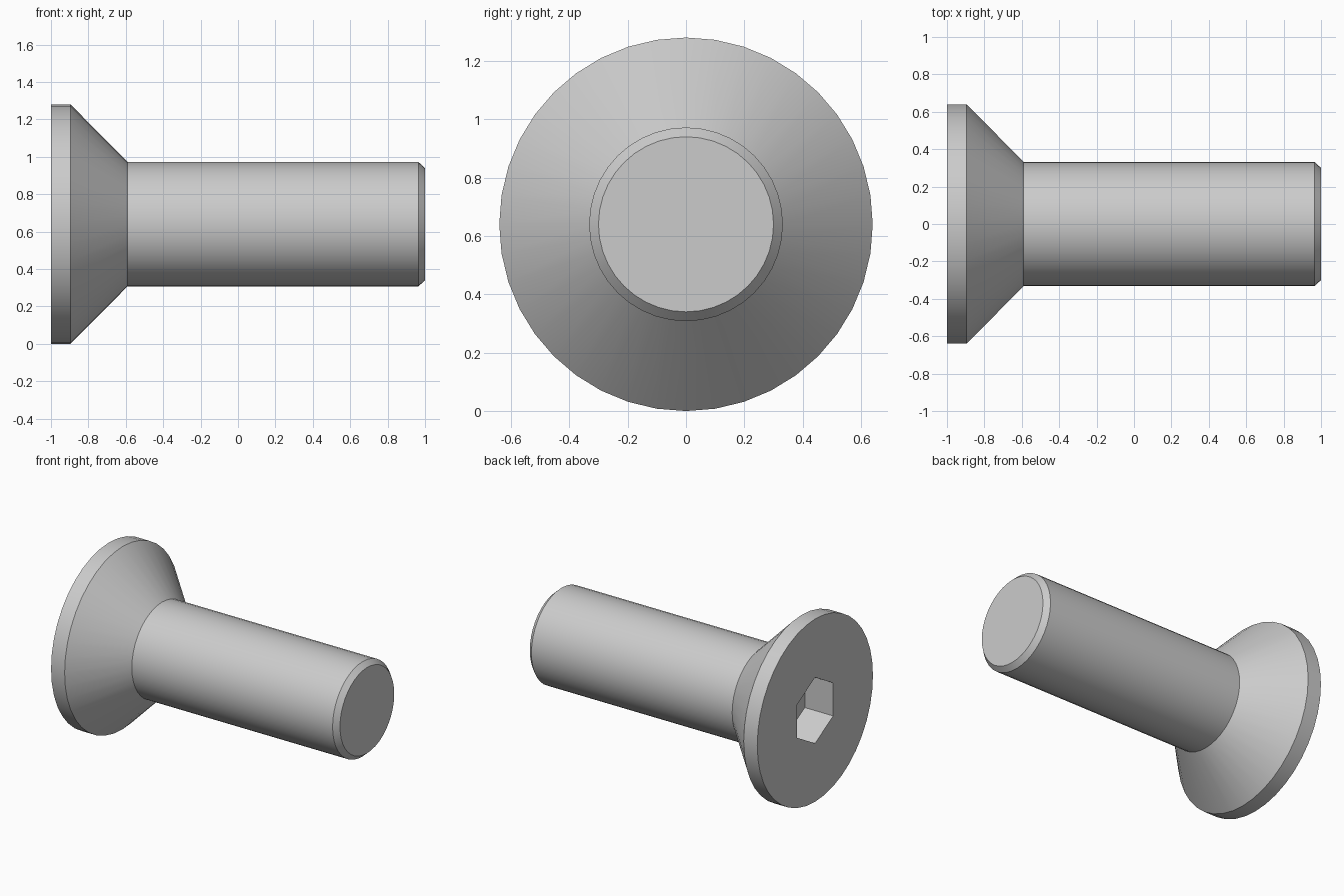
import bpy, bmesh, math
from mathutils import Matrix

if "Cube" in bpy.data.objects:
    bpy.data.objects.remove(bpy.data.objects["Cube"])

AXIS_Z = 0.64
SIDES = 40


def prism_along_x(name, stations, sides):
    """Closed lathe along x; stations are (x, radius), first corner points up."""
    bm = bmesh.new()
    rings = []
    for x, r in stations:
        ring = []
        for i in range(sides):
            a = 2 * math.pi * i / sides
            ring.append(bm.verts.new((x, r * math.sin(a), AXIS_Z + r * math.cos(a))))
        rings.append(ring)
    for a, b in zip(rings, rings[1:]):
        for i in range(sides):
            j = (i + 1) % sides
            bm.faces.new((a[i], a[j], b[j], b[i]))
    bm.faces.new(rings[0])
    bm.faces.new(rings[-1])
    bmesh.ops.recalc_face_normals(bm, faces=bm.faces)
    mesh = bpy.data.meshes.new(name)
    bm.to_mesh(mesh)
    bm.free()
    obj = bpy.data.objects.new(name, mesh)
    bpy.context.collection.objects.link(obj)
    return obj


# Countersunk head, shank and chamfered tip in one profile
screw = prism_along_x("countersunk_screw", [
    (-1.0, 0.64), (-0.895, 0.64), (-0.59, 0.332),
    (0.965, 0.332), (1.0, 0.30)], SIDES)

# Hexagonal key socket in the head
cutter = prism_along_x("socket_cutter", [(-1.1, 0.231), (-0.78, 0.231)], 6)
cutter.hide_render = True

cut = screw.modifiers.new("hex_socket", 'BOOLEAN')
cut.operation = 'DIFFERENCE'
cut.solver = 'EXACT'
cut.object = cutter
bpy.context.view_layer.objects.active = screw
screw.select_set(True)
bpy.ops.object.modifier_apply(modifier=cut.name)
bpy.data.objects.remove(cutter)

# Smooth round surfaces, crisp rims
bpy.ops.object.shade_smooth_by_angle(angle=math.radians(30))
